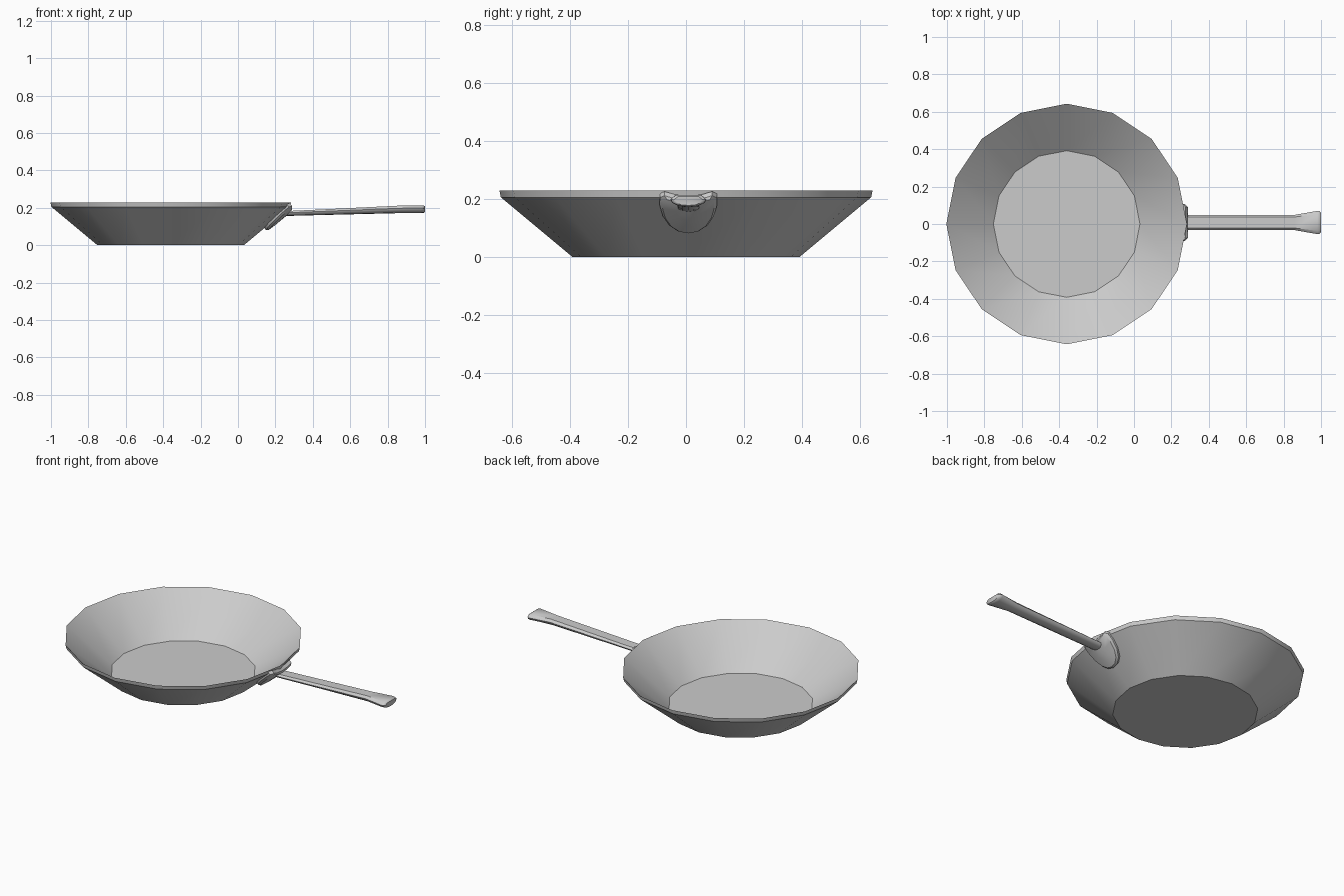
import bpy, bmesh, math
from mathutils import Vector

if "Cube" in bpy.data.objects:
    bpy.data.objects.remove(bpy.data.objects["Cube"])

SIDES = 16
CX = -0.36          # pan centre
HY = 0.008          # handle centre line


def loft(name, rings, angle, cap_start=True, cap_end=True):
    """Skin a list of equal-length closed rings into one object."""
    bm = bmesh.new()
    loops = [[bm.verts.new(p) for p in ring] for ring in rings]
    n = len(loops[0])
    for a, b in zip(loops, loops[1:]):
        for i in range(n):
            j = (i + 1) % n
            bm.faces.new((a[i], a[j], b[j], b[i]))
    if cap_start:
        bm.faces.new(loops[0][::-1])
    if cap_end:
        bm.faces.new(loops[-1])
    bmesh.ops.recalc_face_normals(bm, faces=bm.faces)
    mesh = bpy.data.meshes.new(name)
    bm.to_mesh(mesh)
    bm.free()
    ob = bpy.data.objects.new(name, mesh)
    bpy.context.collection.objects.link(ob)
    bpy.ops.object.select_all(action='DESELECT')
    ob.select_set(True)
    bpy.context.view_layer.objects.active = ob
    bpy.ops.object.shade_smooth_by_angle(angle=math.radians(angle))
    return ob


def circle(r, z):
    return [(CX + r * math.cos(2 * math.pi * i / SIDES),
             r * math.sin(2 * math.pi * i / SIDES), z) for i in range(SIDES)]


# Pan: outer wall, upright rim, inner wall down to the cooking floor
loft("pan_body", [circle(r, z) for r, z in
                  [(0.392, 0), (0.638, 0.205), (0.643, 0.228), (0.392, 0.021)]], 30)

# Bracket: domed shield lying on the sloping wall
slope = Vector((0.768, 0, 0.640))
normal = Vector((0.640, 0, -0.768))
foot = Vector((0.032, HY, 0))
half = [(0.05, 0.325), (0.082, 0.332), (0.098, 0.315), (0.099, 0.275),
        (0.088, 0.22), (0.066, 0.176), (0.035, 0.15)]
outline = [(0, 0.32)] + half + [(0, 0.142)] + [(-y, v) for y, v in reversed(half)]


def shield(scale, height):
    ring = []
    for y, v in outline:
        y, v = y * scale, 0.25 + (v - 0.25) * scale
        ring.append(foot + slope * v + normal * (height - 1.6 * y * y)
                    + Vector((0, y, 0)))
    return ring


loft("handle_bracket", [shield(1, -0.006), shield(1, 0.013), shield(0.9, 0.022),
                        shield(0.4, 0.025)], 35)

# Handle: flattened bar that flares at the grip end
section = [(-0.72, 1), (0.72, 1), (1, 0.3), (0.9, -0.3), (0.5, -0.85),
           (0, -1), (-0.5, -0.85), (-0.9, -0.3), (-1, 0.3)]
stations = [  # x, half width, centre z, half height
    (0.255, 0.039, 0.169, 0.013), (0.45, 0.040, 0.176, 0.015),
    (0.86, 0.041, 0.191, 0.020), (0.98, 0.062, 0.192, 0.021),
    (0.993, 0.060, 0.192, 0.020), (1.0, 0.050, 0.192, 0.015)]
loft("handle", [[(x, HY + a * w, z + b * h) for a, b in section]
                for x, w, z, h in stations], 40)
